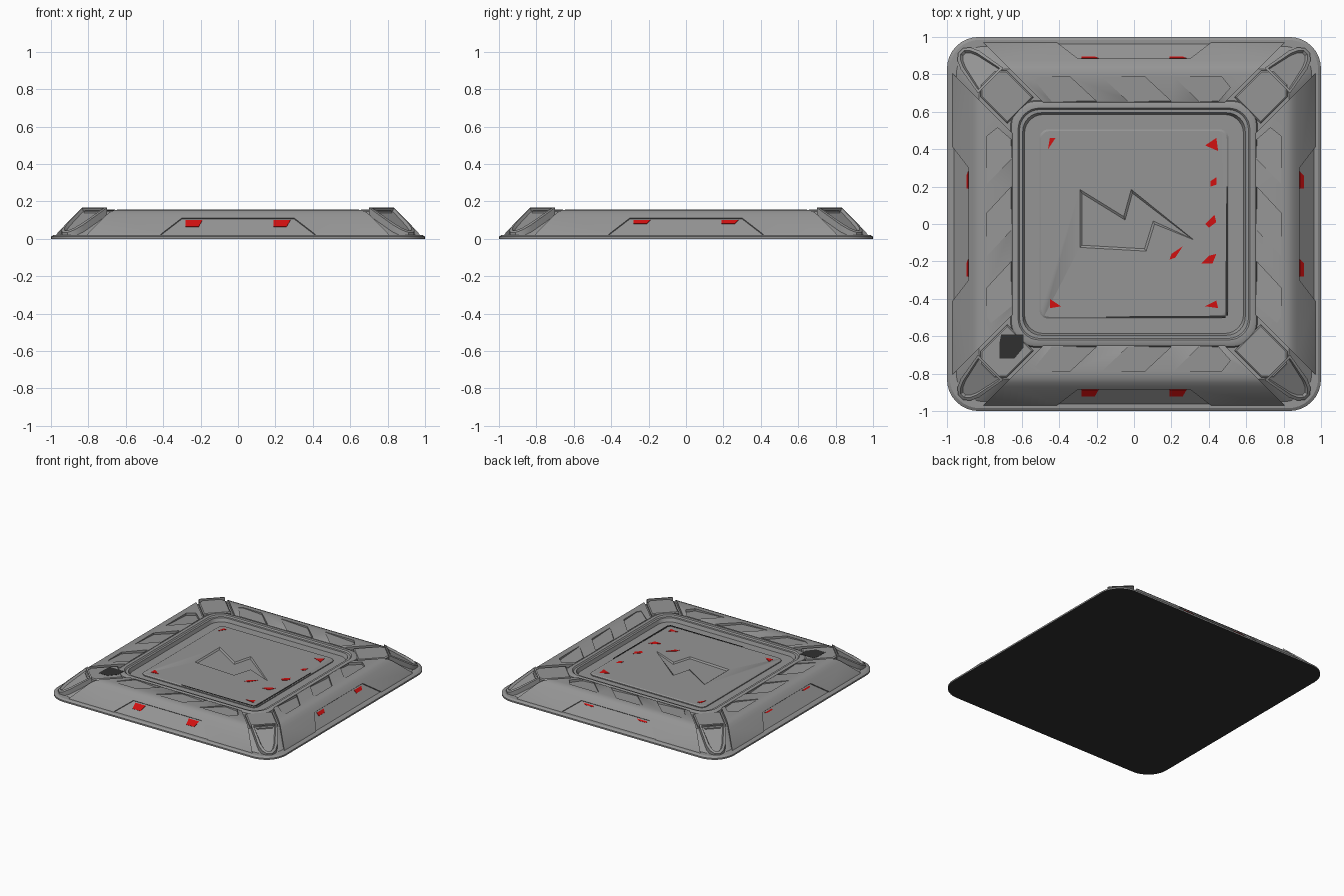
import bpy, bmesh, math
from mathutils import Vector

cube = bpy.data.objects.get("Cube")
if cube:
    bpy.data.objects.remove(cube)


def material(name, rgb):
    m = bpy.data.materials.new(name)
    m.use_nodes = True
    m.diffuse_color = (*rgb, 1)
    m.node_tree.nodes["Principled BSDF"].inputs["Base Color"].default_value = (*rgb, 1)
    return m


GRAY = material("mid_gray", (0.3, 0.3, 0.3))
DARK = material("near_black", (0.03, 0.03, 0.03))
RED = material("red", (0.65, 0.005, 0.005))


def finish(name, bm, mat=GRAY, angle=30):
    bmesh.ops.recalc_face_normals(bm, faces=bm.faces)
    mesh = bpy.data.meshes.new(name)
    bm.to_mesh(mesh)
    bm.free()
    ob = bpy.data.objects.new(name, mesh)
    bpy.context.collection.objects.link(ob)
    mesh.materials.append(mat)
    bpy.ops.object.select_all(action="DESELECT")
    ob.select_set(True)
    bpy.context.view_layer.objects.active = ob
    if angle:
        bpy.ops.object.shade_smooth_by_angle(angle=math.radians(angle))
    return ob


def loft(loops, bm=None):
    """Skin a list of equal-length point loops and cap both ends."""
    bm = bm or bmesh.new()
    rows = [[bm.verts.new(p) for p in loop] for loop in loops]
    n = len(rows[0])
    for a, b in zip(rows, rows[1:]):
        for i in range(n):
            bm.faces.new((a[i], a[(i + 1) % n], b[(i + 1) % n], b[i]))
    bm.faces.new(rows[0])
    top = bm.faces.new(rows[-1])
    return bm, top


def rounded_square(half, r, z, steps=8):
    pts = []
    for k in range(4):
        c = Vector((half - r, half - r))
        for i in range(steps + 1):
            a = math.pi / 2 * i / steps
            x, y = c.x + r * math.cos(a), c.y + r * math.sin(a)
            for _ in range(k):
                x, y = -y, x
            pts.append((x, y, z))
    return pts


def cut(ob, cutter):
    mod = ob.modifiers.new("cut", "BOOLEAN")
    mod.operation = "DIFFERENCE"
    mod.solver = "EXACT"
    mod.object = cutter
    bpy.context.view_layer.objects.active = ob
    bpy.ops.object.modifier_apply(modifier=mod.name)
    bpy.data.objects.remove(cutter)


# Base slab, sloping underbody, inner rim and recessed floor: half size, corner radius, z
RINGS = [(1, .17, 0), (1, .17, .012), (.985, .16, .022), (.95, .15, .022),
         (.83, .16, .13), (.66, .13, .13), (.655, .13, .146), (.645, .125, .152),
         (.62, .115, .152), (.612, .11, .142), (.595, .1, .142), (.585, .1, .115),
         (.49, .04, .115)]
bm, _ = loft([rounded_square(*r) for r in RINGS])
body = finish("base_body", bm)
body.data.materials.append(DARK)
for f in body.data.polygons:
    if f.normal.z < -.9:
        f.material_index = 1

# Centre plate with a sunken zigzag
bm, _ = loft([rounded_square(.505, .045, .105), rounded_square(.505, .045, .122),
              rounded_square(.496, .04, .128)])
plate = finish("centre_plate", bm)
ZIGZAG = [(-.29, .185), (-.055, .04), (-.015, .185), (.32, -.085),
          (.11, 0), (.065, -.145), (-.29, -.125)]


def inward(poly, d):
    """Offset a clockwise outline inwards by d."""
    out = []
    for i, p in enumerate(poly):
        p, a, b = Vector(p), Vector(poly[i - 1]), Vector(poly[(i + 1) % len(poly)])
        e, f = (p - a).normalized(), (b - p).normalized()
        n, m = Vector((e.y, -e.x)), Vector((f.y, -f.x))
        out.append(p + (n + m) * d / max(.2, 1 + n.dot(m)))
    return out


inner = inward(ZIGZAG, .012)
bm, _ = loft([[(x, y, .119) for x, y in inner], [(x, y, .128) for x, y in ZIGZAG],
              [(x, y, .16) for x, y in ZIGZAG]])
cut(plate, finish("zigzag_cutter", bm, angle=0))

# Four mitred side segments with wedge recesses and a sunken outer panel
SIDES = {"back": lambda u, v, z: (u, v, z), "front": lambda u, v, z: (u, -v, z),
         "left": lambda u, v, z: (v, u, z), "right": lambda u, v, z: (-v, u, z)}
PROFILE = [(.65, .02), (.65, .152), (.66, .157), (.80, .157), (.825, .154), (.848, .145),
           (.87, .127), (.965, .032), (.972, .02)]
WEDGES = [[(-.44, .655), (-.2, .655), (-.34, .785), (-.5, .785), (-.53, .765)],
          [(-.03, .655), (.2, .655), (.06, .785), (-.17, .785)],
          [(.35, .655), (.45, .655), (.515, .73), (.47, .785), (.215, .785)]]
PANEL = [(-.3, .885), (.3, .885), (.43, .985), (-.43, .985)]
for side, put in SIDES.items():
    bm, _ = loft([[put(s * (v - .165), v, z) for v, z in PROFILE] for s in (-1, 1)])
    seg = finish(side + "_segment", bm)
    for poly in WEDGES:
        lo, hi = min(u for u, v in poly), max(u for u, v in poly)
        floor = [put(u, v, .154 - .018 * (u - lo) / (hi - lo)) for u, v in poly]
        bm, _ = loft([floor, [put(u, v, .25) for u, v in poly]])
        cut(seg, finish("wedge_cutter", bm, angle=0))
    bm, _ = loft([[put(u, v + h, .997 - v + h) for u, v in PANEL] for h in (-.006, .05)])
    cut(seg, finish("panel_cutter", bm, angle=0))
    seg.select_set(True)
    bpy.ops.object.shade_smooth_by_angle(angle=math.radians(30))

# Corner tiles and sloping corner feet, running along the diagonals
TILE = [(.86, .1), (1.06, .1), (1.11, .055)]
FOOT = [(1.085, .095), (1.24, .07), (1.285, .05), (1.31, .02)]


def both(poly):
    return poly + [(d, -w) for d, w in reversed(poly)]


for k, corner in enumerate(("back_left", "back_right", "front_right", "front_left")):
    c, s = math.cos(math.pi * (k + .5) / 2), math.sin(math.pi * (k + .5) / 2)

    def turn(d, w, z):
        return (d * c - w * s, d * s + w * c, z)

    def shrink(d, w):
        return (.985 + (d - .985) * .94, w * .92)

    bm, _ = loft([[turn(d, w, .08) for d, w in both(TILE)],
                  [turn(d, w, .146) for d, w in both(TILE)],
                  [turn(*shrink(d, w), .153) for d, w in both(TILE)]])
    finish(corner + "_corner_tile", bm)
    outline = both(FOOT)
    bm, top = loft([[turn(d, w, .02) for d, w in outline],
                    [turn(d, w, .146 - (d - 1.12) * .59) for d, w in outline]])
    bmesh.ops.recalc_face_normals(bm, faces=bm.faces)
    bmesh.ops.inset_region(bm, faces=[top], thickness=.018, depth=.004)
    bmesh.ops.inset_region(bm, faces=[top], thickness=.008, depth=-.016)
    finish(corner + "_corner_foot", bm)


# Thin painted marks
def mark(name, poly, z, mat):
    bm, _ = loft([[(x, y, z) for x, y in poly], [(x, y, z + .002) for x, y in poly]])
    finish(name, bm, mat, 0)


mark("dark_corner_patch", [(-.72, -.72), (-.64, -.72), (-.59, -.66), (-.59, -.59), (-.71, -.59),
                           (-.72, -.64)], .1525, DARK)
mark("dark_front_edge", [(-.15, -.502), (.49, -.502), (.49, -.49), (-.15, -.494)], .128, DARK)
mark("dark_left_edge", [(.502, -.49), (.502, .2), (.494, .2), (.488, -.49)], .128, DARK)
CHIPS = [[(.38, .42), (.44, .46), (.45, .39)], [(.41, .2), (.44, .21), (.44, .25), (.41, .23)],
         [(.38, 0), (.4, -.02), (.44, .01), (.43, .05)],
         [(.36, -.21), (.42, -.21), (.44, -.16), (.4, -.17)],
         [(.19, -.19), (.22, -.18), (.26, -.12), (.2, -.16)],
         [(.38, -.44), (.45, -.45), (.44, -.41)], [(-.45, -.45), (-.39, -.44), (-.45, -.4)],
         [(-.46, .4), (-.44, .43), (-.42, .46), (-.45, .46)]]
for chip in CHIPS:
    mark("red_chip", chip, .128, RED)


def slope_mark(side, lo, hi, v0, v1):
    quad = [(lo, v0), (hi, v0), (hi - .02, v1), (lo, v1)]
    bm, _ = loft([[SIDES[side](u, v + h, .997 - v + h) for u, v in quad] for h in (-.006, -.004)])
    finish(side + "_red_chip", bm, RED, 0)


for side, width in (("front", .035), ("left", .02), ("back", .008), ("right", .008)):
    for lo in (-.28, .19):
        slope_mark(side, lo, lo + .09, .892, .892 + width)
